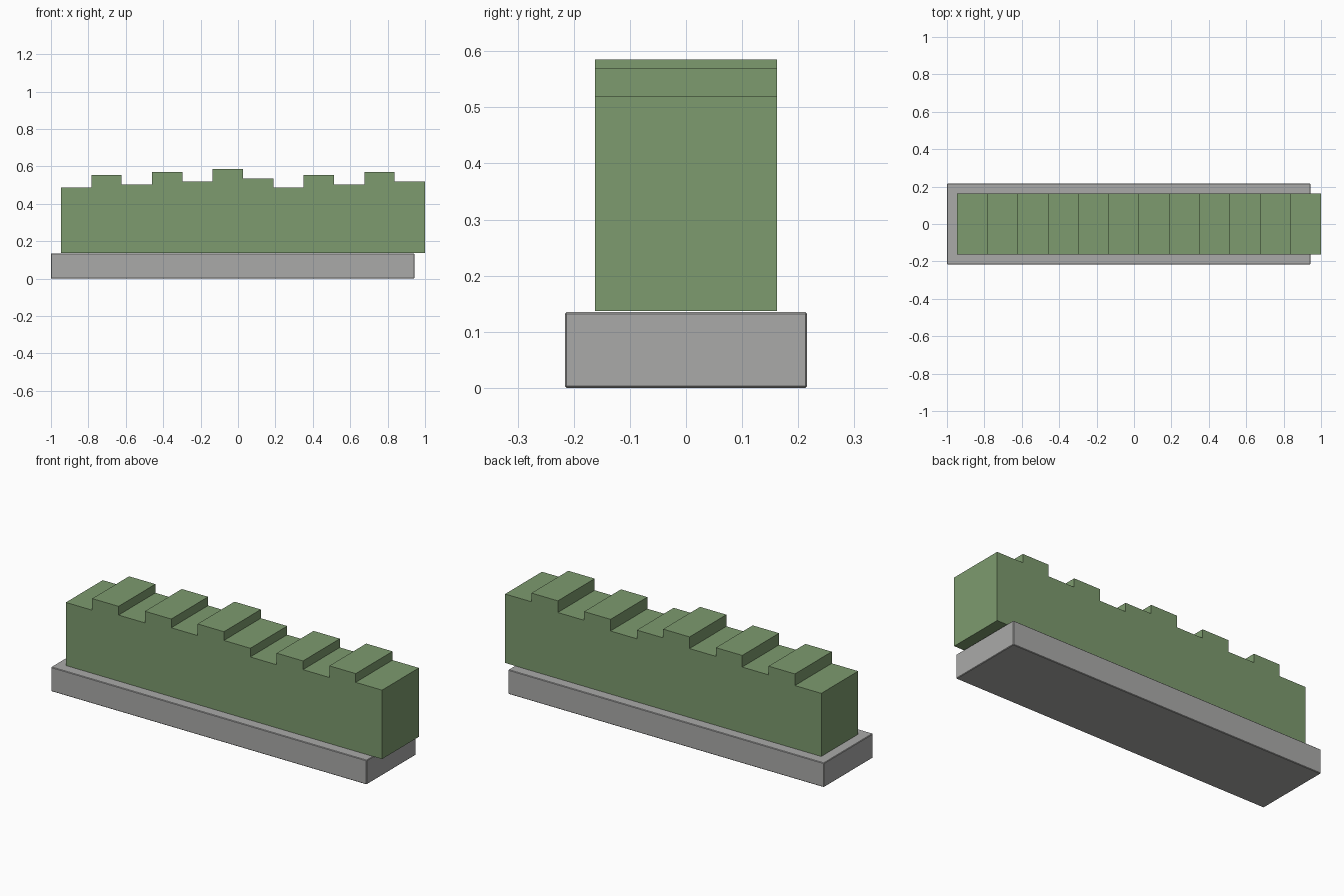
import bpy
import bmesh

if "Cube" in bpy.data.objects:
    bpy.data.objects.remove(bpy.data.objects["Cube"], do_unlink=True)


def make_material(name, rgb):
    mat = bpy.data.materials.new(name)
    mat.use_nodes = True
    mat.diffuse_color = (*rgb, 1)
    mat.node_tree.nodes["Principled BSDF"].inputs["Base Color"].default_value = (*rgb, 1)
    return mat


def extrude_profile(name, profile, half_depth, mat):
    """Extrude an x-z outline symmetrically along y."""
    bm = bmesh.new()
    face = bm.faces.new([bm.verts.new((x, -half_depth, z)) for x, z in profile])
    result = bmesh.ops.extrude_face_region(bm, geom=[face])
    moved = [v for v in result["geom"] if isinstance(v, bmesh.types.BMVert)]
    bmesh.ops.translate(bm, verts=moved, vec=(0, 2 * half_depth, 0))
    bmesh.ops.recalc_face_normals(bm, faces=bm.faces)
    mesh = bpy.data.meshes.new(name)
    bm.to_mesh(mesh)
    bm.free()
    mesh.materials.append(mat)
    obj = bpy.data.objects.new(name, mesh)
    bpy.context.collection.objects.link(obj)
    return obj


leaf_green = make_material("leaf green", (0.205, 0.328, 0.156))
stone_grey = make_material("stone grey", (0.402, 0.402, 0.396))

# Stone curb with slightly eased edges
left, right, top = -1.0, 0.943, 0.135
curb = extrude_profile(
    "stone_curb", [(left, 0), (right, 0), (right, top), (left, top)], 0.216, stone_grey)
bevel = curb.modifiers.new("eased edges", "BEVEL")
bevel.width = 0.003
bevel.segments = 1

# Hedge: equal blocks whose heights cycle through seven levels
count, start, end, bottom = 12, -0.946, 1.0, 0.137
width = (end - start) / count
outline = [(start, bottom)]
for i in range(count):
    height = 0.488 + 0.0162 * (i * 4 % 7)
    outline += [(start + i * width, height), (start + (i + 1) * width, height)]
outline.append((end, bottom))
extrude_profile("clipped_hedge", outline, 0.162, leaf_green)
